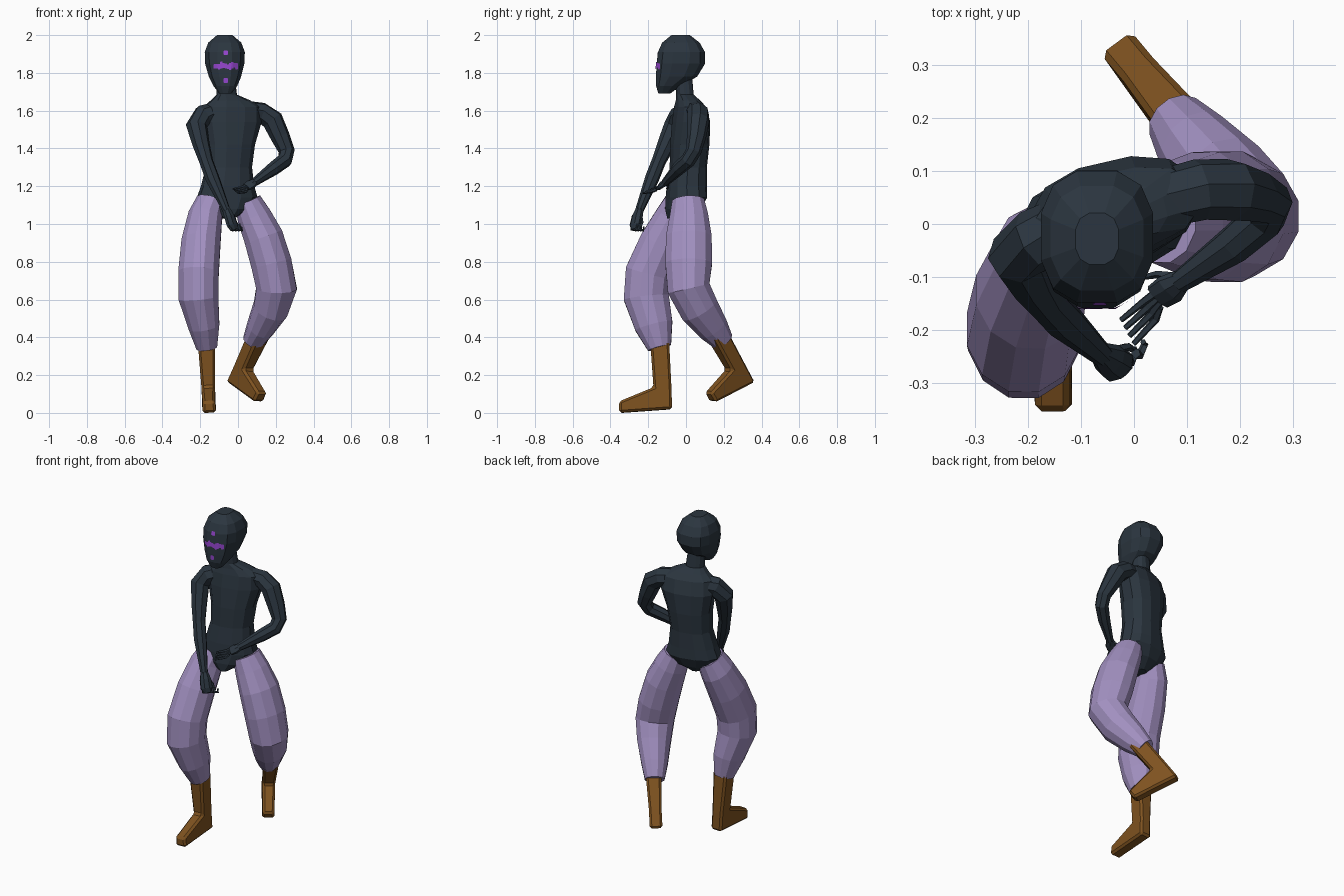
import bpy, bmesh, math, random
from mathutils import Vector
from mathutils.bvhtree import BVHTree

random.seed(4)


def material(name, rgb):
    m = bpy.data.materials.new(name)
    m.diffuse_color = (*rgb, 1)
    return m


SKIN = material("dark slate", (0.024, 0.036, 0.050))
CLOTH = material("soft lilac", (0.36, 0.28, 0.53))
LEATHER = material("brown leather", (0.21, 0.085, 0.014))
PAINT = material("bright purple", (0.30, 0.06, 0.62))


def finish(name, bm, mat):
    bmesh.ops.recalc_face_normals(bm, faces=bm.faces)
    me = bpy.data.meshes.new(name)
    bm.to_mesh(me)
    bm.free()
    me.materials.append(mat)
    ob = bpy.data.objects.new(name, me)
    bpy.context.collection.objects.link(ob)
    return ob


def loft(name, rings, mat, sides=10, ref=(1, 0, 0), level=False, square=1.0):
    """Closed tube through rings (x, y, z, half width, half depth)."""
    bm = bmesh.new()
    pts = [Vector(r[:3]) for r in rings]
    loops = []
    for i, r in enumerate(rings):
        t = Vector((0, 0, 1))
        if not level:
            a, b = pts[max(i - 1, 0)], pts[min(i + 1, len(pts) - 1)]
            t = (b - a).normalized()
        u = Vector(ref)
        u = (u - t * u.dot(t)).normalized()
        v = t.cross(u)
        loop = []
        for k in range(sides):
            ang = 2 * math.pi * (k + 0.5) / sides
            c, s = math.cos(ang), math.sin(ang)
            c = math.copysign(abs(c) ** square, c)
            s = math.copysign(abs(s) ** square, s)
            loop.append(bm.verts.new(pts[i] + u * c * r[3] + v * s * r[4]))
        loops.append(loop)
    for p, q in zip(loops, loops[1:]):
        for k in range(sides):
            j = (k + 1) % sides
            bm.faces.new((p[k], p[j], q[j], q[k]))
    bm.faces.new(loops[0])
    bm.faces.new(loops[-1])
    return finish(name, bm, mat)


def finger(name, pts, r=0.010):
    n = len(pts) - 1
    return loft(name, [(*p, r * (1 - 0.45 * i / n), r * (1 - 0.45 * i / n))
                       for i, p in enumerate(pts)], SKIN, 5, (0.2, 0.3, 1))


# torso with neck, turned slightly so the right shoulder leads
yaw = math.radians(13)
loft("torso", [
    (-.055, -.04, 1.03, .035, .06), (-.057, -.015, 1.08, .115, .092),
    (-.057, .002, 1.14, .162, .104), (-.055, .004, 1.20, .142, .102),
    (-.048, .012, 1.30, .122, .095), (-.042, .02, 1.42, .132, .10),
    (-.035, .027, 1.54, .162, .095), (-.03, .022, 1.62, .158, .078),
    (-.04, .01, 1.655, .105, .06), (-.06, -.006, 1.685, .054, .045),
    (-.065, -.015, 1.80, .045, .045)],
    SKIN, 12, (math.cos(yaw), math.sin(yaw), 0), True, 0.85)

# head
head = loft("head", [
    (-.067, -.115, 1.69, .033, .032), (-.067, -.095, 1.73, .064, .065),
    (-.069, -.05, 1.78, .088, .112), (-.07, -.027, 1.85, .107, .132),
    (-.07, -.024, 1.91, .109, .128), (-.07, -.027, 1.96, .09, .102),
    (-.07, -.028, 2.0, .042, .05)], SKIN, 12, (1, 0, 0), True, 0.78)

# painted face marks, laid onto the head surface
surface = BVHTree.FromPolygons([v.co for v in head.data.vertices],
                               [p.vertices for p in head.data.polygons])
bm = bmesh.new()
marks = [(-.065, 1.907, .013, .012), (-.065, 1.76, .012, .014)]
for i in range(11):
    marks.append((-.065 + (i - 5) * .0115, 1.837 + random.uniform(-.005, .005),
                  .0078, random.uniform(.011, .02)))
for x, z, w, h in marks:
    quad = []
    for a, b in ((-1, -.6), (-.6, -1), (.6, -1), (1, -.6), (1, .6), (.6, 1), (-.6, 1), (-1, .6)):
        hit = surface.ray_cast(Vector((x + a * w, -1, z + b * h)), Vector((0, 1, 0)))[0]
        if hit:
            quad.append(bm.verts.new(hit + Vector((0, -.004, 0))))
    if len(quad) > 2:
        bm.faces.new(quad)
finish("face_marks", bm, PAINT)

# right arm hangs forward across the body, ending in a loose fist
loft("right_arm", [
    (-.10, .012, 1.595, .055, .055), (-.185, -.03, 1.572, .06, .06),
    (-.22, -.06, 1.52, .057, .057), (-.195, -.105, 1.42, .046, .048),
    (-.168, -.145, 1.33, .037, .038), (-.135, -.18, 1.24, .038, .038),
    (-.06, -.248, 1.07, .021, .022)], SKIN, 8, (1, -.3, 0))
loft("right_hand", [
    (-.065, -.243, 1.08, .02, .022), (-.045, -.258, 1.04, .034, .025),
    (-.03, -.268, .995, .036, .024), (-.02, -.268, .97, .024, .018)],
    SKIN, 8, (.7, .7, 0))
for i in range(4):
    x, y = -.045 + .016 * i, -.284 + .013 * i
    finger(f"right_finger_{i + 1}", [(x, y, 1.0), (x + .008, y - .004, .972),
                                     (x + .018, y + .018, .966), (x + .014, y + .022, .985)])
finger("right_thumb", [(-.04, -.24, 1.04), (-.012, -.232, 1.01), (.002, -.24, .985)])

# left arm bends at the elbow, open hand in front of the waist
loft("left_arm", [
    (.02, .04, 1.605, .055, .05), (.125, .065, 1.588, .06, .055),
    (.183, .065, 1.55, .06, .058), (.225, .055, 1.46, .051, .051),
    (.258, .04, 1.385, .041, .043), (.248, .012, 1.338, .04, .041),
    (.19, -.038, 1.295, .037, .037), (.085, -.11, 1.22, .021, .022)],
    SKIN, 8, (.3, -.8, .5))
loft("left_hand", [
    (.09, -.105, 1.223, .021, .02), (.068, -.123, 1.21, .033, .018),
    (.045, -.138, 1.195, .03, .013)], SKIN, 8, (.5, -.6, -.4))
for i in range(4):
    a, b = .032 - .001 * i, -.122 - .011 * i
    finger(f"left_finger_{i + 1}", [
        (a + .018, b - .002, 1.207 - .008 * i), (a - .015 + .009 * i, b - .026, 1.195 - .008 * i),
        (-.025 + .008 * i, -.182 - .015 * i, 1.185 - .007 * i)])
finger("left_thumb", [(.075, -.10, 1.215), (.045, -.095, 1.20), (.02, -.10, 1.185)])

# baggy trouser legs
loft("right_trouser_leg", [
    (-.145, -.03, 1.118, .078, .085), (-.173, -.06, 1.04, .093, .104),
    (-.196, -.13, .90, .107, .12), (-.209, -.20, .74, .111, .126),
    (-.209, -.21, .61, .109, .124), (-.18, -.17, .46, .085, .104),
    (-.165, -.14, .345, .057, .065)], CLOTH, 12)
loft("left_trouser_leg", [
    (.05, .012, 1.122, .075, .088), (.085, .016, 1.04, .094, .105),
    (.135, .015, .93, .108, .125), (.177, .014, .79, .112, .128),
    (.204, .014, .66, .111, .117), (.172, .07, .55, .096, .108),
    (.118, .142, .45, .075, .086), (.08, .195, .38, .057, .06)], CLOTH, 12)


# boots: one side profile swept across the foot width
def boot(name, heel, forward, up):
    f, u, heel = Vector(forward).normalized(), Vector(up).normalized(), Vector(heel)
    w = f.cross(u).normalized()
    profile = [(0, .02, .036), (.28, 0, .036), (.28, .06, .032), (.095, .135, .036),
               (.105, .38, .046), (.005, .38, .046), (0, .13, .036)]
    bm = bmesh.new()
    a, b = ([bm.verts.new(heel + f * p + u * h + w * s * d) for p, h, d in profile]
            for s in (-1, 1))
    bm.faces.new(a)
    bm.faces.new(b)
    n = len(profile)
    for i in range(n):
        j = (i + 1) % n
        bm.faces.new((a[i], a[j], b[j], b[i]))
    ob = finish(name, bm, LEATHER)
    bev = ob.modifiers.new("soft_edges", "BEVEL")
    bev.width = .012
    bev.segments = 1
    bev.limit_method = 'ANGLE'


boot("right_boot", (-.152, -.073, 0), (0, -1, 0), (-.04, -.03, 1))
boot("left_boot", (-.045, .357, .148), (.15, -.21, -.088), (.105, -.125, .235))
